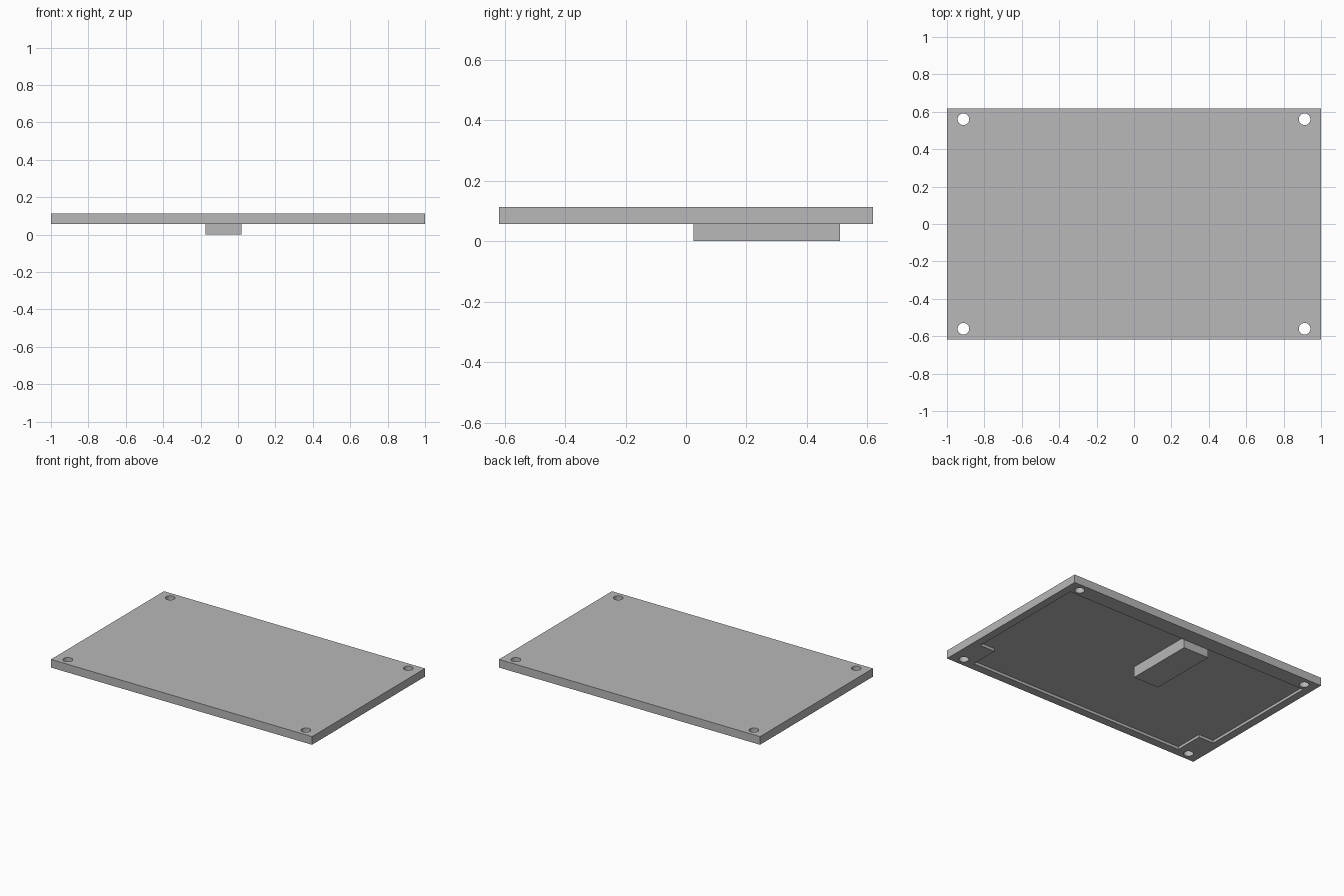
import bpy
import bmesh
import math

cube = bpy.data.objects.get("Cube")
if cube:
    bpy.data.objects.remove(cube, do_unlink=True)

TOP, UNDER, DEPTH = 0.113, 0.0565, 0.0188   # plate top, underside, pocket depth
HALF_Y = 0.618

grey = bpy.data.materials.new("plain grey")
grey.use_nodes = True
grey.diffuse_color = (0.48, 0.48, 0.48, 1)
grey.node_tree.nodes["Principled BSDF"].inputs["Base Color"].default_value = grey.diffuse_color


def prism(name, outline, z0, z1):
    """Extrude a flat outline from z0 up to z1."""
    bm = bmesh.new()
    face = bm.faces.new([bm.verts.new((x, y, z0)) for x, y in outline])
    top = bmesh.ops.extrude_face_region(bm, geom=[face])["geom"]
    verts = [v for v in top if isinstance(v, bmesh.types.BMVert)]
    bmesh.ops.translate(bm, verts=verts, vec=(0, 0, z1 - z0))
    bmesh.ops.recalc_face_normals(bm, faces=bm.faces)
    mesh = bpy.data.meshes.new(name)
    bm.to_mesh(mesh)
    bm.free()
    mesh.materials.append(grey)
    obj = bpy.data.objects.new(name, mesh)
    bpy.context.collection.objects.link(obj)
    return obj


def rectangle(x0, x1, y0, y1):
    return [(x0, y0), (x1, y0), (x1, y1), (x0, y1)]


def circle(cx, cy, r, n=32):
    return [(cx + r * math.cos(i * math.tau / n), cy + r * math.sin(i * math.tau / n))
            for i in range(n)]


def cut(target, cutter):
    """Subtract the cutter, then delete it."""
    mod = target.modifiers.new("cut", "BOOLEAN")
    mod.operation = "DIFFERENCE"
    mod.solver = "EXACT"
    mod.object = cutter
    bpy.ops.object.select_all(action="DESELECT")
    bpy.context.view_layer.objects.active = target
    target.select_set(True)
    bpy.ops.object.modifier_apply(modifier=mod.name)
    bpy.data.objects.remove(cutter, do_unlink=True)


# Cover plate
plate = prism("cover_plate", rectangle(-1, 1, -HALF_Y, HALF_Y), UNDER, TOP)

# Shallow pocket in the underside, stepped around the two front corners
half = [(0.83, -0.56), (0.83, -0.36), (0.945, -0.36), (0.945, 0.51)]
pocket = half + [(-x, y) for x, y in reversed(half)]
cut(plate, prism("pocket_cutter", pocket, UNDER - 0.05, UNDER + DEPTH))

# Screw holes through the corners
for sx in (-1, 1):
    for sy in (-1, 1):
        cut(plate, prism("hole_cutter", circle(sx * 0.912, sy * 0.56, 0.031), -0.1, 0.3))

bpy.ops.object.shade_smooth_by_angle(angle=math.radians(30))

# Block hanging from the pocket floor
prism("underside_block", rectangle(-0.175, 0.02, 0.025, 0.509), 0, UNDER + DEPTH)
